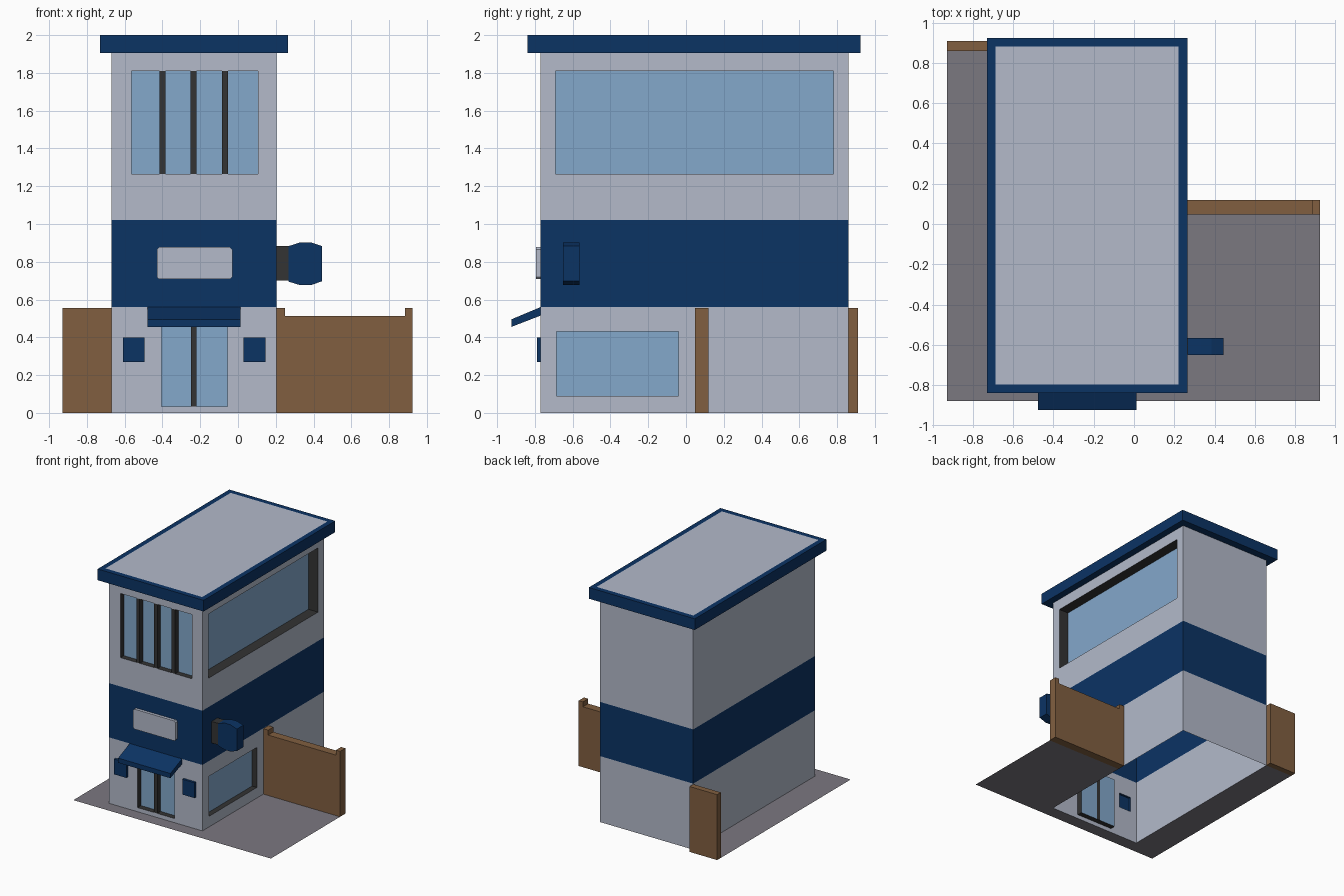
import bpy, bmesh
from mathutils import Vector

if "Cube" in bpy.data.objects:
    bpy.data.objects.remove(bpy.data.objects["Cube"])


def material(name, rgb):
    m = bpy.data.materials.new(name)
    lin = [((c / 255 + 0.055) / 1.055) ** 2.4 for c in rgb]
    m.diffuse_color = (*lin, 1)
    m.use_nodes = True
    m.node_tree.nodes["Principled BSDF"].inputs["Base Color"].default_value = m.diffuse_color
    return m


GREY = material("wall grey", (179, 186, 202))
BLUE = material("navy blue", (11, 51, 100))
GLASS = material("window glass", (131, 168, 203))
DARK = material("dark frame", (51, 51, 51))
WOOD = material("fence brown", (129, 95, 64))
PAVE = material("paving grey", (123, 120, 128))


def finish(name, bm, mats):
    me = bpy.data.meshes.new(name)
    bm.to_mesh(me)
    bm.free()
    for m in mats:
        me.materials.append(m)
    ob = bpy.data.objects.new(name, me)
    bpy.context.collection.objects.link(ob)
    return ob


def quad(bm, pts, facing, mat=0):
    """Add a face whose normal points along 'facing'."""
    f = bm.faces.new([bm.verts.new(p) for p in pts])
    f.normal_update()
    if f.normal.dot(Vector(facing)) < 0:
        f.normal_flip()
    f.material_index = mat


def box_mesh(x, y, z):
    bm = bmesh.new()
    bmesh.ops.create_cube(bm, size=1)
    for v in bm.verts:
        v.co = [r[0] if c < 0 else r[1] for c, r in zip(v.co, (x, y, z))]
    return bm


def box(name, x, y, z, mat):
    return finish(name, box_mesh(x, y, z), [mat])


def prism(name, profile, axis, lo, hi, mat):
    """Extrude a 2D profile along x (profile in y,z) or y (profile in x,z)."""
    bm = bmesh.new()
    put = (lambda p, t: (t, p[0], p[1])) if axis == 'x' else (lambda p, t: (p[0], t, p[1]))
    f = bm.faces.new([bm.verts.new(put(p, lo)) for p in profile])
    ext = bmesh.ops.extrude_face_region(bm, geom=[f])
    for v in ext["geom"]:
        if isinstance(v, bmesh.types.BMVert):
            v.co["xyz".index(axis)] = hi
    bmesh.ops.recalc_face_normals(bm, faces=bm.faces)
    return finish(name, bm, [mat])


X0, X1, Y0, Y1, TOP = -0.67, 0.205, -0.77, 0.86, 1.905
BAND = (0.56, 1.02)

# Wall mappings: (along, height, inward depth) -> point, plus outward normal
SIDES = {
    "front": (lambda u, v, d: (u, Y0 + d, v), Vector((0, -1, 0)), X0, X1),
    "back": (lambda u, v, d: (u, Y1 - d, v), Vector((0, 1, 0)), X0, X1),
    "right": (lambda u, v, d: (X1 - d, u, v), Vector((1, 0, 0)), Y0, Y1),
    "left": (lambda u, v, d: (X0 + d, u, v), Vector((-1, 0, 0)), Y0, Y1),
}
# name, side, u0, u1, z0, z1, depth (negative sticks out), pane, reveal
OPENINGS = [
    ("upper_front_window", "front", -0.565, 0.105, 1.265, 1.81, 0.045, GLASS, DARK),
    ("door", "front", -0.405, -0.055, 0.035, 0.47, 0.045, GLASS, DARK),
    ("left_wall_plate", "front", -0.61, -0.495, 0.27, 0.40, -0.02, BLUE, BLUE),
    ("right_wall_plate", "front", 0.03, 0.145, 0.27, 0.40, -0.02, BLUE, BLUE),
    ("upper_side_window", "right", -0.69, 0.78, 1.265, 1.81, 0.09, GLASS, DARK),
    ("lower_side_window", "right", -0.685, -0.04, 0.09, 0.43, 0.045, GLASS, DARK),
]

# Hollow walls with openings and a blue band chosen by height
for side, (at, out, lo, hi) in SIDES.items():
    holes = [o[2:6] for o in OPENINGS if o[1] == side]
    us = sorted({lo, hi, *[u for h in holes for u in h[:2]]})
    vs = sorted({0, TOP, *BAND, *[v for h in holes for v in h[2:]]})
    bm = bmesh.new()
    for a, b in zip(us, us[1:]):
        for c, d in zip(vs, vs[1:]):
            u, v = (a + b) / 2, (c + d) / 2
            if any(h[0] < u < h[1] and h[2] < v < h[3] for h in holes):
                continue
            quad(bm, [at(a, c, 0), at(b, c, 0), at(b, d, 0), at(a, d, 0)], out,
                 int(BAND[0] < v < BAND[1]))
    bmesh.ops.remove_doubles(bm, verts=bm.verts, dist=1e-5)
    finish(side + "_wall", bm, [GREY, BLUE])

# Recessed windows and door, raised plates
for name, side, u0, u1, v0, v1, dep, pane, reveal in OPENINGS:
    at, out = SIDES[side][:2]
    ring = [(u0, v0), (u1, v0), (u1, v1), (u0, v1)]
    mid = Vector(at((u0 + u1) / 2, (v0 + v1) / 2, 0))
    bm = bmesh.new()
    quad(bm, [at(u, v, dep) for u, v in ring], out)
    for p, q in zip(ring, ring[1:] + ring[:1]):
        pts = [at(*p, 0), at(*q, 0), at(*q, dep), at(*p, dep)]
        inward = mid - (Vector(pts[0]) + Vector(pts[1])) / 2
        quad(bm, pts, inward if dep > 0 else -inward, 1)
    bmesh.ops.remove_doubles(bm, verts=bm.verts, dist=1e-5)
    finish(name, bm, [pane, reveal])

# Mullions
for i, x in enumerate((-0.40, -0.235, -0.068)):
    box(f"window_mullion_{i + 1}", (x - 0.016, x + 0.016), (Y0, Y0 + 0.045), (1.265, 1.81), DARK)
box("door_mullion", (-0.249, -0.219), (Y0, Y0 + 0.045), (0.035, 0.47), DARK)

# Roof slab with a grey inset top
bm = box_mesh((-0.73, 0.265), (-0.84, 0.925), (TOP, 2.0))
bm.normal_update()
top = [f for f in bm.faces if f.normal.z > 0.9]
bmesh.ops.inset_region(bm, faces=top, thickness=0.061)
top[0].material_index = 1
finish("roof", bm, [BLUE, GREY])

# Blank sign board with chamfered corners
x0, x1, z0, z1, c = -0.43, -0.03, 0.708, 0.877, 0.012
prism("sign_board", [(x0 + c, z0), (x1 - c, z0), (x1, z0 + c), (x1, z1 - c),
                     (x1 - c, z1), (x0 + c, z1), (x0, z1 - c), (x0, z0 + c)],
      'y', -0.795, Y0, GREY)

# Sloping awning over the door
prism("awning", [(Y0, 0.56), (-0.925, 0.495), (-0.925, 0.455), (Y0, 0.515)],
      'x', -0.478, 0.013, BLUE)

# Hanging side sign and bracket
box("sign_bracket", (X1, 0.27), (-0.648, -0.567), (0.70, 0.883), DARK)
prism("hanging_sign", [(0.268, 0.695), (0.33, 0.676), (0.385, 0.676), (0.445, 0.697),
                       (0.445, 0.883), (0.385, 0.903), (0.33, 0.903), (0.268, 0.883)],
      'y', -0.65, -0.565, BLUE)

# Fences: notched right panel, plain left panel
prism("right_fence", [(X1, 0), (0.925, 0), (0.925, 0.555), (0.885, 0.555), (0.885, 0.513),
                      (0.25, 0.513), (0.25, 0.555), (X1, 0.555)], 'y', 0.048, 0.118, WOOD)
box("left_fence", (-0.93, X0), (Y1, 0.91), (0, 0.555), WOOD)

# Paving around the building, open under the walls
bm = bmesh.new()
for a, b, c, d in ((-0.93, 0.925, -0.88, Y0), (-0.93, X0, Y0, Y1), (X1, 0.925, Y0, 0.05)):
    quad(bm, [(a, c, 0), (b, c, 0), (b, d, 0), (a, d, 0)], (0, 0, 1))
finish("paving", bm, [PAVE])
